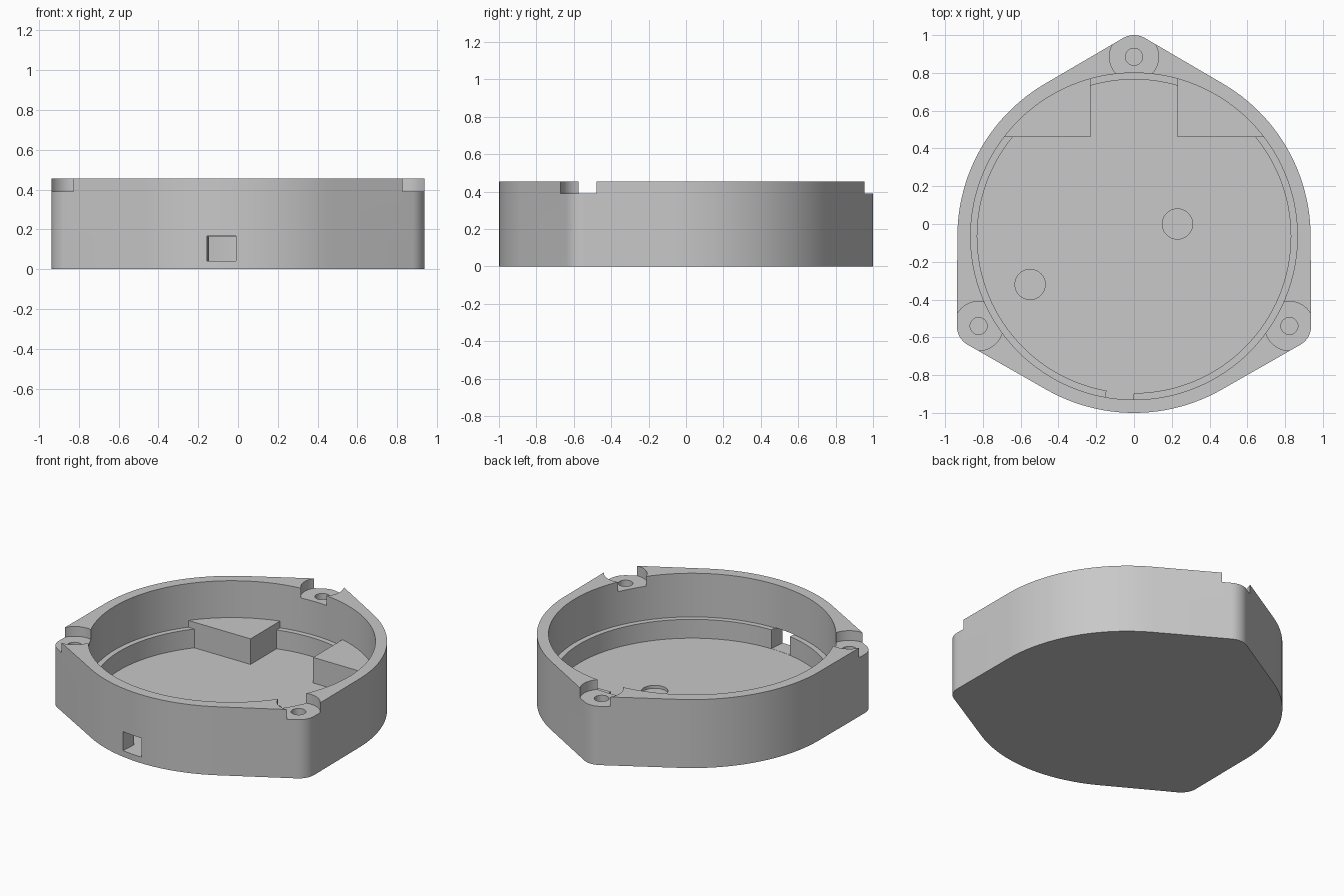
import bpy, bmesh, math
from mathutils import Vector

cube = bpy.data.objects.get("Cube")
if cube:
    bpy.data.objects.remove(cube, do_unlink=True)

CENTRE = Vector((0, -0.065))
TOP, FLOOR, LEDGE_TOP, BLOCK_TOP, EAR_TOP = 0.455, 0.04, 0.165, 0.21, 0.39
OUTER_R, WALL_R, LEDGE_R = 0.935, 0.865, 0.83
EAR_DIST, EAR_R = 0.95, 0.115

grey = bpy.data.materials.new("plain grey")
grey.use_nodes = True
colour = (0.58, 0.58, 0.58, 1)
grey.diffuse_color = colour
grey.node_tree.nodes["Principled BSDF"].inputs["Base Color"].default_value = colour


def arc(centre, radius, start, end, steps):
    """Points on an arc, angles in degrees."""
    angles = [math.radians(start + (end - start) * i / steps) for i in range(steps + 1)]
    return [centre + radius * Vector((math.cos(a), math.sin(a))) for a in angles]


def prism(name, points, bottom, top):
    """Extrude a counter-clockwise outline between two heights."""
    bm = bmesh.new()
    base = bm.faces.new([bm.verts.new((p.x, p.y, bottom)) for p in points])
    side = bmesh.ops.extrude_face_region(bm, geom=[base])
    verts = [v for v in side["geom"] if isinstance(v, bmesh.types.BMVert)]
    bmesh.ops.translate(bm, verts=verts, vec=(0, 0, top - bottom))
    bmesh.ops.recalc_face_normals(bm, faces=bm.faces)
    mesh = bpy.data.meshes.new(name)
    bm.to_mesh(mesh)
    bm.free()
    mesh.materials.append(grey)
    obj = bpy.data.objects.new(name, mesh)
    bpy.context.collection.objects.link(obj)
    return obj


def disc(name, centre, radius, bottom, top, steps=48):
    return prism(name, arc(centre, radius, 0, 360, steps)[:-1], bottom, top)


def combine(target, tool, operation):
    """Apply a boolean and discard the tool."""
    mod = target.modifiers.new(operation, "BOOLEAN")
    mod.operation, mod.solver, mod.object = operation, "EXACT", tool
    graph = bpy.context.evaluated_depsgraph_get()
    mesh = bpy.data.meshes.new_from_object(target.evaluated_get(graph))
    target.modifiers.clear()
    target.data = mesh
    bpy.data.objects.remove(tool, do_unlink=True)


# Outer shell: round body blended by tangents into three rounded ears
spread = math.degrees(math.acos((OUTER_R - EAR_R) / EAR_DIST))
outline, ears = [], []
for turn in (90, 210, 330):
    ear = CENTRE + EAR_DIST * Vector((math.cos(math.radians(turn)), math.sin(math.radians(turn))))
    ears.append(ear)
    outline += arc(ear, EAR_R, turn - spread, turn + spread, 10)
    outline += arc(CENTRE, OUTER_R, turn + spread, turn + 120 - spread, 24)
case = prism("case_body", outline, 0, TOP)

# Round cavity with a narrow ledge above the floor
combine(case, disc("ledge_cut", CENTRE, LEDGE_R, FLOOR, LEDGE_TOP + 0.05, 128), "DIFFERENCE")
combine(case, disc("wall_cut", CENTRE, WALL_R, LEDGE_TOP, TOP + 0.1, 128), "DIFFERENCE")

# Lowered ear seats and screw holes
for ear in ears:
    combine(case, disc("seat_cut", ear, 0.13, EAR_TOP, TOP + 0.1), "DIFFERENCE")
    combine(case, disc("screw_cut", ear, 0.045, 0.1, TOP + 0.1, 32), "DIFFERENCE")

# Two shallow round pockets in the floor
for spot in ((0.23, 0), (-0.55, -0.32)):
    combine(case, disc("pocket_cut", Vector(spot), 0.08, 0.02, 0.1), "DIFFERENCE")

# Cable opening through the front wall and ledge
aim = math.radians(-95.1)
out = Vector((math.cos(aim), math.sin(aim)))
across = Vector((-out.y, out.x))
corners = [CENTRE + out * r + across * w
           for r, w in ((0.75, -0.073), (1.05, -0.073), (1.05, 0.073), (0.75, 0.073))]
combine(case, prism("cable_cut", corners, FLOOR + 0.001, LEDGE_TOP + 0.002), "DIFFERENCE")

# Two support blocks against the back wall
rim = WALL_R + 0.01
front_y, inner_x = 0.46, 0.23
low = math.degrees(math.asin((front_y - CENTRE.y) / rim))
high = math.degrees(math.acos(inner_x / rim))
for side in (1, -1):
    shape = [Vector((inner_x, front_y))] + arc(CENTRE, rim, low, high, 16)
    shape = [Vector((p.x * side, p.y)) for p in shape][::side]
    combine(case, prism("support_block", shape, 0.025, BLOCK_TOP), "UNION")

# Smooth the curved walls, keep the edges crisp
bpy.ops.object.select_all(action="DESELECT")
case.select_set(True)
bpy.context.view_layer.objects.active = case
bpy.ops.object.shade_smooth_by_angle(angle=math.radians(30))
